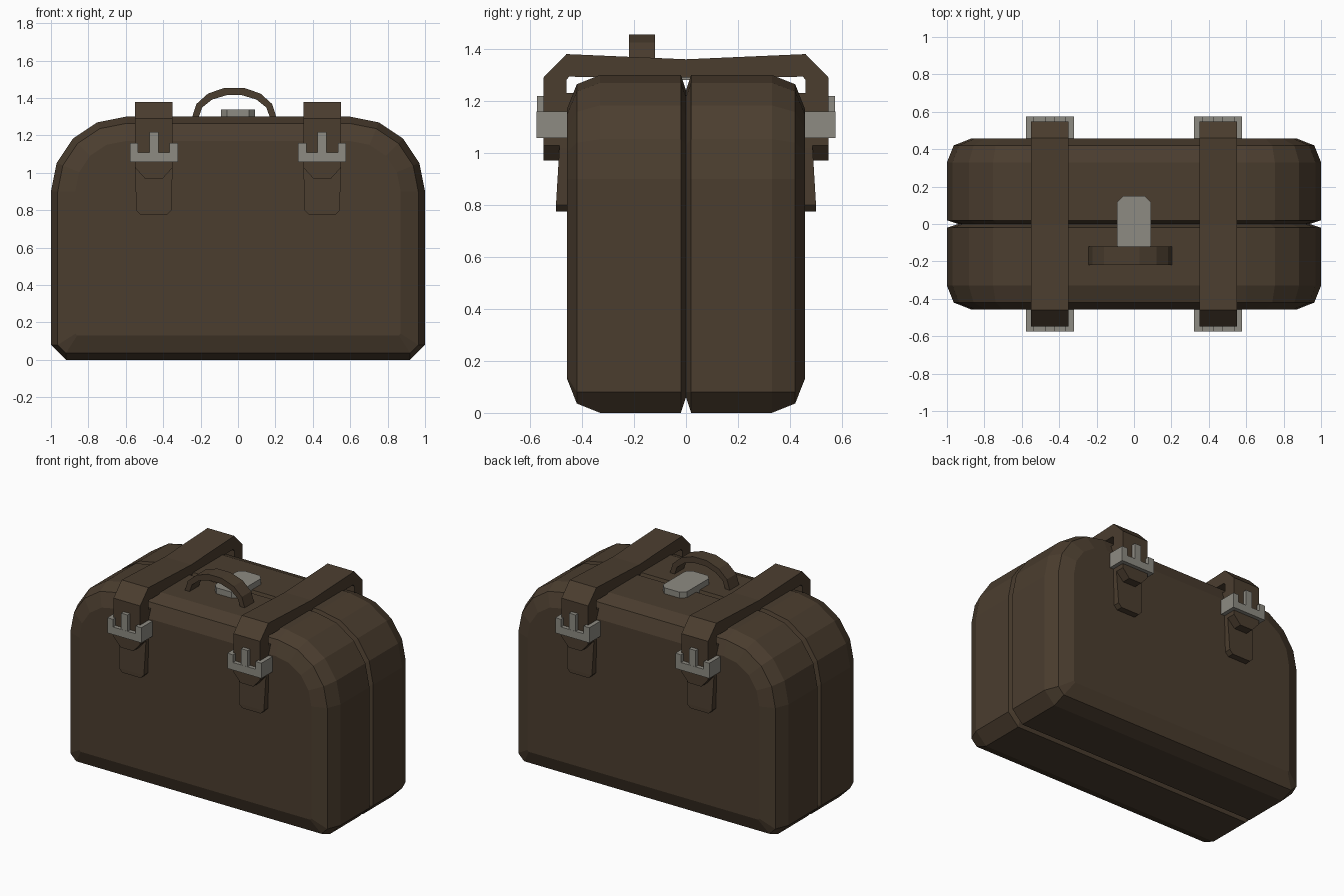
import bpy, bmesh, math

if "Cube" in bpy.data.objects:
    bpy.data.objects.remove(bpy.data.objects["Cube"])


def material(name, rgb):
    m = bpy.data.materials.new(name)
    m.diffuse_color = (*rgb, 1)
    m.use_nodes = True
    m.node_tree.nodes["Principled BSDF"].inputs["Base Color"].default_value = m.diffuse_color
    return m


LEATHER = material("dark_brown_leather", (0.070, 0.047, 0.028))
METAL = material("dull_grey_metal", (0.27, 0.26, 0.225))


def loft(name, rings, mat):
    """Skin a list of equal-length rings and cap both ends, flat shaded."""
    bm = bmesh.new()
    vr = [[bm.verts.new(p) for p in r] for r in rings]
    n = len(rings[0])
    for a, b in zip(vr, vr[1:]):
        for i in range(n):
            j = (i + 1) % n
            bm.faces.new((a[i], a[j], b[j], b[i]))
    bm.faces.new(vr[0])
    bm.faces.new(vr[-1])
    bmesh.ops.recalc_face_normals(bm, faces=bm.faces)
    me = bpy.data.meshes.new(name)
    bm.to_mesh(me)
    bm.free()
    me.materials.append(mat)
    ob = bpy.data.objects.new(name, me)
    bpy.context.collection.objects.link(ob)
    return ob


def front_prism(name, pts, y0, y1, mat):
    """Extrude an x/z outline along y."""
    return loft(name, [[(x, y, z) for x, z in pts] for y in (y0, y1)], mat)


# Body: rounded front outline, inset by d at each depth station
def outline(y, d):
    rt, rb = 0.4 - d, max(0.08 - d, 0.01)
    right = [(1 - d - rb, d), (1 - d, d + rb)]
    for i in range(5):
        a = math.radians(22.5 * i)
        right.append((0.6 + rt * math.cos(a), 0.9 + rt * math.sin(a)))
    return [(x, y, z) for x, z in right + [(-x, z) for x, z in reversed(right)]]


half = [(-0.457, 0.13), (-0.42, 0.036), (-0.33, 0), (-0.02, 0)]
stations = half + [(0, 0.06)] + [(-y, d) for y, d in reversed(half)]
loft("case_body", [outline(y, d) for y, d in stations], LEATHER)

# Strap stations: outer (y, z), inner (y, z), half width
strap_half = [((-0.548, 0.97), (-0.46, 0.97), 0.048),
              ((-0.548, 1.028), (-0.46, 1.028), 0.1),
              ((-0.548, 1.29), (-0.46, 1.28), 0.1),
              ((-0.46, 1.38), (-0.45, 1.293), 0.1)]
strap = strap_half + [((0, 1.36), (0, 1.29), 0.1)] + [
    ((-o[0], o[1]), (-i[0], i[1]), w) for o, i, w in reversed(strap_half)]

for cx, side in ((-0.45, "left"), (0.45, "right")):
    loft(side + "_strap",
         [[(cx - w, *o), (cx + w, *o), (cx + w, *i), (cx - w, *i)]
          for o, i, w in strap], LEATHER)

    for s, end in ((-1, "front"), (1, "back")):
        tag = side + "_" + end
        # Lower leather tab, slightly flared towards the bottom
        tab = [(0.5, 0.42, 0.775, 0.07), (0.5, 0.42, 0.80, 0.094),
               (0.487, 0.42, 1.02, 0.1), (0.475, 0.42, 1.23, 0.1)]
        loft(tag + "_tab",
             [[(cx - w, s * o, z), (cx + w, s * o, z),
               (cx + w, s * i, z), (cx - w, s * i, z)]
              for o, i, z, w in tab], LEATHER)
        # Buckle frame and its centre prong
        frame = [(-0.128, 1.057), (0.128, 1.057), (0.128, 1.16), (0.085, 1.16),
                 (0.085, 1.108), (-0.085, 1.108), (-0.085, 1.16), (-0.128, 1.16)]
        front_prism(tag + "_buckle", [(cx + x, z) for x, z in frame],
                    s * 0.455, s * 0.575, METAL)
        prong = [(-0.024, 1.08), (0.024, 1.08), (0.024, 1.218), (-0.024, 1.218)]
        front_prism(tag + "_buckle_prong", [(cx + x, z) for x, z in prong],
                    s * 0.54, s * 0.574, METAL)

# Carry handle: low arch over the front half
rings = []
for k in range(8):
    a = math.pi * k / 7
    c, sn = math.cos(a), math.sin(a)
    ox, oz = -0.02 + 0.225 * c, 1.298 + 0.161 * sn
    ix, iz = -0.02 + 0.19 * c, 1.298 + 0.12 * sn
    rings.append([(ox, -0.22, oz), (ox, -0.12, oz), (ix, -0.12, iz), (ix, -0.22, iz)])
loft("carry_handle", rings, LEATHER)

# Latch plate on the top
plate = [(0.09, 0.118), (0.058, 0.15), (-0.058, 0.15), (-0.09, 0.118),
         (-0.09, -0.118), (-0.058, -0.15), (0.058, -0.15), (0.09, -0.118)]
loft("latch_plate", [[(x, y, z) for x, y in plate] for z in (1.28, 1.34)], METAL)
